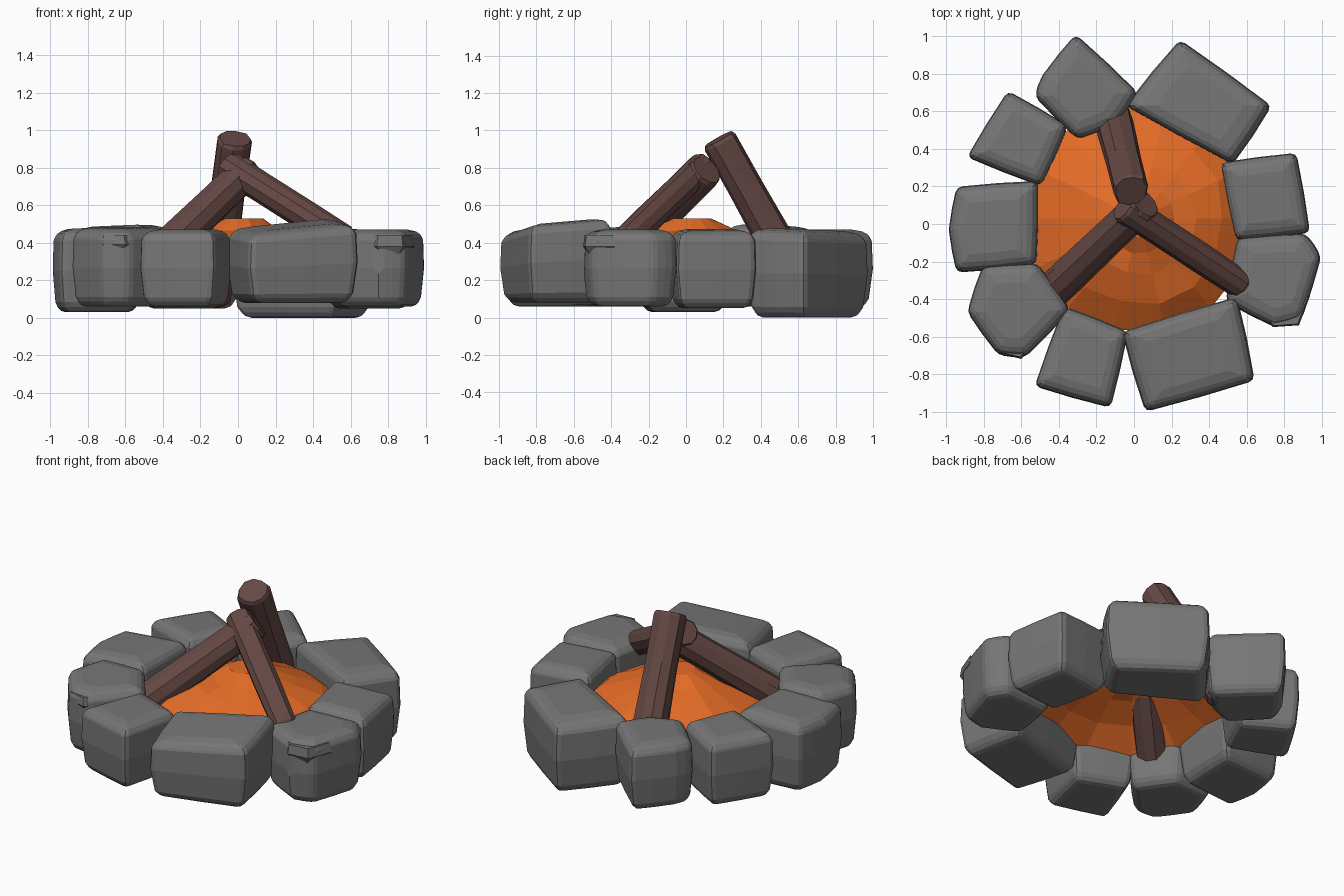
import bpy, bmesh, math, random
from mathutils import Vector

if "Cube" in bpy.data.objects:
    bpy.data.objects.remove(bpy.data.objects["Cube"])

random.seed(4)


def material(name, rgb):
    m = bpy.data.materials.new(name)
    m.diffuse_color = (*rgb, 1)
    m.use_nodes = True
    m.node_tree.nodes["Principled BSDF"].inputs["Base Color"].default_value = m.diffuse_color
    return m


GREY = material("stone_grey", (0.18, 0.18, 0.18))
BARK = material("bark_brown", (0.13, 0.065, 0.057))
EMBER = material("ember_orange", (0.78, 0.15, 0.02))


def finish(bm, name, mat, bevel=0.0):
    bmesh.ops.recalc_face_normals(bm, faces=bm.faces)
    me = bpy.data.meshes.new(name)
    bm.to_mesh(me)
    bm.free()
    me.materials.append(mat)
    ob = bpy.data.objects.new(name, me)
    bpy.context.collection.objects.link(ob)
    if bevel:
        b = ob.modifiers.new("worn_edges", 'BEVEL')
        b.width = bevel
        b.segments = 2
        b.limit_method = 'ANGLE'
        b.angle_limit = math.radians(38)
    return ob


def loft(bm, rings, bottom=True, top=True):
    vs = [[bm.verts.new(p) for p in r] for r in rings]
    n = len(vs[0])
    for a, b in zip(vs, vs[1:]):
        for i in range(n):
            j = (i + 1) % n
            bm.faces.new((a[i], a[j], b[j], b[i]))
    if bottom:
        bm.faces.new(vs[0][::-1])
    if top:
        bm.faces.new(vs[-1])


def stone(name, pts, z0, z1, tilt=(0, 0)):
    """Bulging block over a plan outline; tilt slopes the top."""
    pts = [Vector(p) for p in pts]
    c = sum(pts, Vector((0, 0))) / len(pts)
    outline = []
    for i, p in enumerate(pts):
        q = pts[(i + 1) % len(pts)]
        outline += [c + (p - c) * 1.04, c + ((p + q) / 2 - c) * 1.06]
    rings = []
    for h, s in ((0, .82), (.12, .93), (.5, 1), (.86, .98), (.96, .91), (1, .6)):
        ring = []
        for p in outline:
            d = (p - c) * s
            slope = (tilt[0] * d.x + tilt[1] * d.y) * h
            ring.append((c.x + d.x, c.y + d.y, z0 + (z1 - z0) * h + slope))
        rings.append(ring)
    bm = bmesh.new()
    loft(bm, rings)
    return finish(bm, name, GREY, 0.03)


# ring of nine stones: outline, bottom, top, top slope
STONES = [
    ("stone_back_left", [(-.31, 1), (.01, .7), (-.1, .54), (-.3, .46), (-.52, .68), (-.48, .79)], .05, .47, (0, 0)),
    ("stone_back_right", [(.25, .97), (.72, .63), (.52, .33), (-.03, .63)], 0, .47, (0, -.04)),
    ("stone_right", [(.47, .32), (.86, .37), (.93, -.04), (.55, -.08)], .05, .47, (-.03, 0)),
    ("stone_right_front", [(.56, -.08), (.91, -.06), (.99, -.18), (.89, -.5), (.75, -.54), (.5, -.41)], .06, .47, (0, 0)),
    ("stone_front_right", [(-.05, -.58), (.54, -.4), (.63, -.83), (.07, -.99)], .08, .495, (.07, .1)),
    ("stone_front_left", [(-.37, -.45), (-.04, -.58), (-.13, -.97), (-.52, -.86)], .06, .47, (0, 0)),
    ("stone_left_front", [(-.8, -.23), (-.52, -.22), (-.35, -.46), (-.58, -.7), (-.72, -.69), (-.88, -.47)], .06, .48, (0, .03)),
    ("stone_left", [(-.94, .19), (-.52, .22), (-.53, -.21), (-.94, -.25), (-.98, -.03)], .03, .48, (.05, 0)),
    ("stone_left_back", [(-.67, .7), (-.36, .52), (-.5, .21), (-.88, .36)], .06, .49, (.03, -.03)),
]
for s in STONES:
    stone(*s)


# broken ledges on the two chipped stones
def ledge(name, pts, z0, z1):
    c = sum((Vector(p) for p in pts), Vector((0, 0))) / len(pts)
    rings = [[(*(c + (Vector(p) - c) * s), z) for p in pts]
             for z, s in ((z0, .7), (z0 + .04, 1), (z1, .9))]
    bm = bmesh.new()
    loft(bm, rings)
    finish(bm, name, GREY)


ledge("ledge_right", [(.68, -.48), (.74, -.55), (.88, -.54), (.94, -.38), (.8, -.4)], .34, .44)
ledge("ledge_left", [(-.86, -.48), (-.72, -.69), (-.6, -.72), (-.55, -.66), (-.7, -.5)], .35, .44)


# faceted ember mound, an open shell
def mound():
    n = 14
    rings = []
    for r, z in ((.61, .27), (.45, .37), (.3, .44), (.19, .475), (.1, .53)):
        ring = []
        for i in range(n):
            a = 2 * math.pi * i / n
            k = r * random.uniform(.95, 1.05) if r < .6 else r
            dz = random.uniform(-.015, .015) if r > .1 else 0
            ring.append((.03 + k * math.cos(a), .03 + k * math.sin(a), z + dz))
        rings.append(ring)
    bm = bmesh.new()
    loft(bm, rings, bottom=False)
    finish(bm, "ember_mound", EMBER)


mound()


# rough logs leaning together
def log(name, low, high, r0, r1, sides=10):
    low, high = Vector(low), Vector(high)
    axis = high - low
    q = axis.to_track_quat('Z', 'Y')
    bumps = [random.uniform(.95, 1.06) for _ in range(sides)]
    rings = []
    for t, s in ((0, .8), (.025, 1), (.35, 1.03), (.7, .98), (.98, 1), (1, .9)):
        r = (r0 + (r1 - r0) * t) * s
        ring = []
        for i, b in enumerate(bumps):
            a = 2 * math.pi * i / sides
            k = r * b * random.uniform(.98, 1.02)
            ring.append(low + axis * t + q @ Vector((k * math.cos(a), k * math.sin(a), 0)))
        rings.append(ring)
    bm = bmesh.new()
    loft(bm, rings)
    finish(bm, name, BARK)


log("log_back", (-.135, .66, .09), (-.015, .175, .955), .1, .095)
log("log_left", (-.56, -.48, .19), (.06, .11, .79), .096, .092)
log("log_right", (.58, -.33, .41), (-.06, .09, .81), .074, .08)
